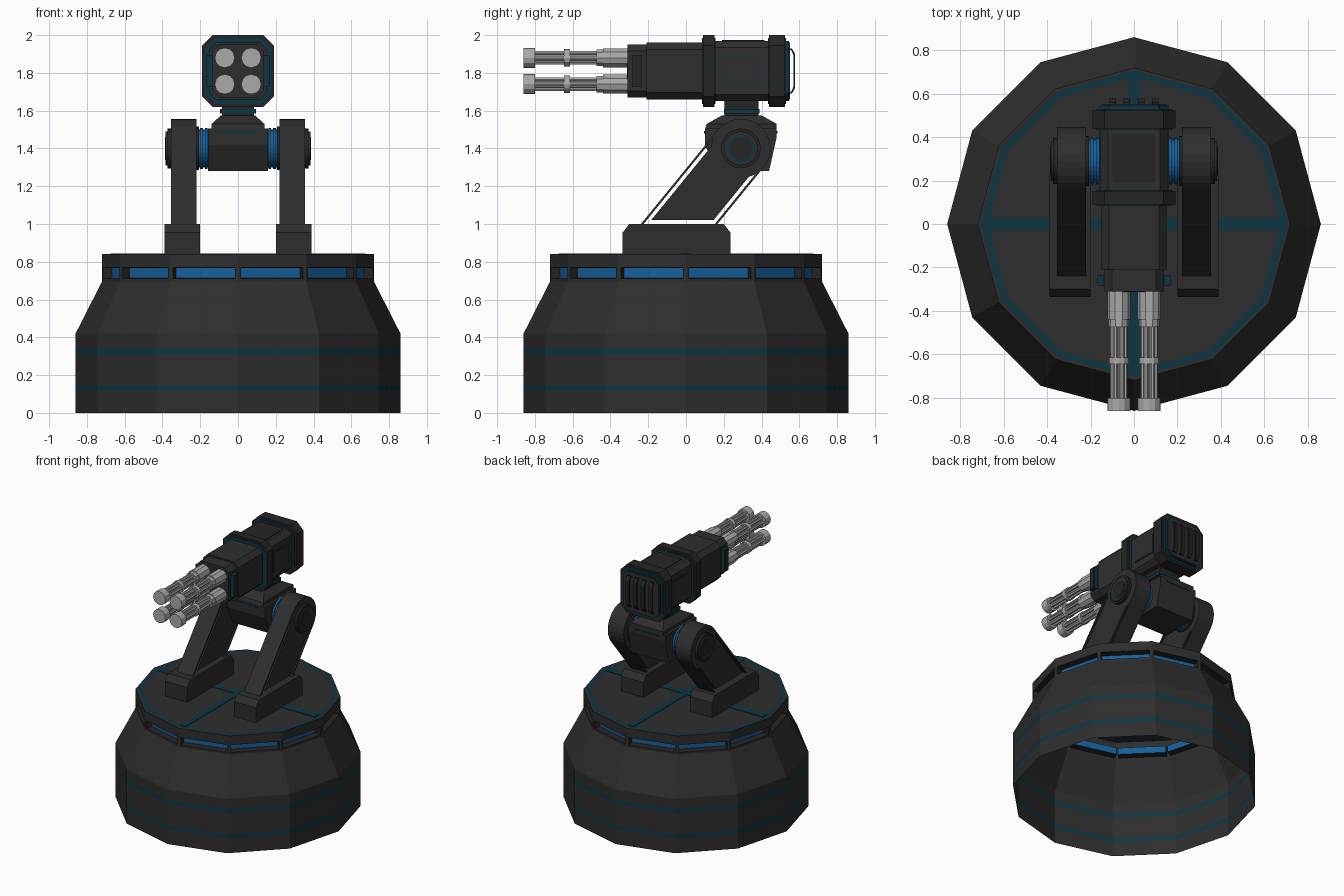
import bpy, bmesh
from math import sin, cos, pi, radians
from mathutils import Vector

if "Cube" in bpy.data.objects:
    bpy.data.objects.remove(bpy.data.objects["Cube"])


def material(name, color):
    m = bpy.data.materials.new(name)
    m.use_nodes = True
    m.diffuse_color = (*color, 1)
    m.node_tree.nodes["Principled BSDF"].inputs["Base Color"].default_value = (*color, 1)
    return m


BODY = material("charcoal", (0.027, 0.027, 0.027))
DARK = material("black_metal", (0.018, 0.018, 0.018))
TEAL = material("dark_teal", (0.004, 0.036, 0.055))
BLUE = material("bright_blue", (0.008, 0.115, 0.32))
STEEL = material("light_steel", (0.4, 0.4, 0.4))


def finish(name, bm, *mats):
    me = bpy.data.meshes.new(name)
    bm.to_mesh(me)
    bm.free()
    for m in mats:
        me.materials.append(m)
    ob = bpy.data.objects.new(name, me)
    bpy.context.collection.objects.link(ob)
    return ob


def loft(name, rings, mat):
    """Closed solid through rings of equal point count."""
    bm = bmesh.new()
    vs = [[bm.verts.new(p) for p in r] for r in rings]
    n = len(vs[0])
    for a, b in zip(vs, vs[1:]):
        for i in range(n):
            j = (i + 1) % n
            bm.faces.new((a[i], a[j], b[j], b[i]))
    bm.faces.new(vs[0])
    bm.faces.new(vs[-1])
    bmesh.ops.recalc_face_normals(bm, faces=bm.faces)
    return finish(name, bm, mat)


def side_prism(name, profile, x0, x1, mat):
    """Extrude a (y, z) profile along x."""
    return loft(name, [[(x, y, z) for y, z in profile] for x in (x0, x1)], mat)


def box(name, x, y, z, mat):
    prof = [(y[0], z[0]), (y[1], z[0]), (y[1], z[1]), (y[0], z[1])]
    return side_prism(name, prof, x[0], x[1], mat)


def circle(r, n, cy, cz):
    return [(cy + r * cos(2 * pi * i / n), cz + r * sin(2 * pi * i / n)) for i in range(n)]


def octagon(name, w, h, c, y0, y1, mat):
    """Chamfered rectangle extruded along y, centred on the gun axis."""
    pts = [(w, h - c), (w - c, h), (c - w, h), (-w, h - c),
           (-w, c - h), (c - w, -h), (w - c, -h), (w, c - h)]
    return loft(name, [[(x, y, GUN_Z + z) for x, z in pts] for y in (y0, y1)], mat)


def barrel_part(name, r, n, x, z, y0, y1, mat=STEEL):
    return loft(name, [[(px, y, pz) for px, pz in circle(r, n, x, z)] for y in (y0, y1)], mat)


GUN_Z = 1.81
SIDES = (("left", 1), ("right", -1))

# Base: open twelve-sided shell with painted bands and lit slots
bm = bmesh.new()
levels = [(.86, 0), (.86, .115), (.86, .145), (.86, .31), (.86, .34), (.86, .42),
          (.72, .695), (.72, .785), (.72, .84), (.705, .84), (.675, .84)]
rings = [[bm.verts.new((r * cos(i * pi / 6), r * sin(i * pi / 6), z)) for i in range(12)]
         for r, z in levels]
slots = []
for k, (a, b) in enumerate(zip(rings, rings[1:])):
    for i in range(12):
        j = (i + 1) % 12
        f = bm.faces.new((a[i], a[j], b[j], b[i]))
        f.material_index = 1 if k in (1, 3, 9) else 0
        if k == 6:
            slots.append(f)
bm.faces.new(rings[-1])
bm.normal_update()
bmesh.ops.inset_individual(bm, faces=slots, thickness=0.022)
walls = bmesh.ops.inset_individual(bm, faces=slots, thickness=0.005, depth=-0.05)["faces"]
for f in walls:
    f.material_index = 3
for f in slots:
    f.material_index = 2
finish("base_shell", bm, BODY, TEAL, BLUE, DARK)

# Painted cross on the deck
box("deck_stripe_across", (-.675, .675), (-.027, .027), (.838, .844), TEAL)
box("deck_stripe_along", (-.025, .025), (-.675, .675), (.838, .8435), TEAL)

# Slanted arms
PIVOT = Vector((.29, 1.40))
ALONG = Vector((.632, .775))
ACROSS = Vector((-.775, .632))


def arm_point(offset, z):
    """Point on the line parallel to the arm at a given height."""
    p = PIVOT + ACROSS * offset
    return p - ALONG * ((p.y - z) / ALONG.y)


for side, s in SIDES:
    foot = [(-.335, .84), (.235, .84), (.235, .955), (.20, 1.0), (-.30, 1.0), (-.335, .955)]
    side_prism(side + "_foot", foot, s * .20, s * .388, BODY)
    core = [arm_point(.128, 1.02), arm_point(-.128, 1.02),
            PIVOT - ACROSS * .128, PIVOT + ACROSS * .128]
    side_prism(side + "_arm_core", core, s * .22, s * .355, BODY)
    for edge, d in (("front", 1), ("back", -1)):
        strip = [arm_point(d * .157, 1.0), arm_point(d * .146, 1.0),
                 PIVOT + ACROSS * d * .146, PIVOT + ACROSS * d * .157]
        side_prism(f"{side}_arm_{edge}_strip", strip, s * .22, s * .355, BODY)
    # Round joint: arm end, axle and outer hub, from inside to outside
    for part, r, x0, x1, mat in (
            ("axle", .10, .15, .225, BLUE), ("axle_inner_rib", .108, .162, .176, BLUE),
            ("axle_outer_rib", .108, .186, .20, BLUE), ("axle_flange", .115, .207, .225, DARK),
            ("arm_end", .157, .22, .355, BODY), ("hub", .105, .35, .374, DARK),
            ("hub_cap", .09, .37, .383, BODY), ("hub_ring", .072, .38, .385, TEAL),
            ("hub_centre", .06, .38, .387, DARK)):
        side_prism(f"{side}_{part}", circle(r, 28, *PIVOT), s * x0, s * x1, mat)

# Cradle between the arms
cradle = [(.10, 1.42), (.16, 1.28), (.44, 1.28), (.48, 1.46), (.48, 1.505), (.10, 1.505)]
side_prism("cradle", cradle, -.16, .16, BODY)


def rect(w, y0, y1, z):
    return [(-w, y0, z), (w, y0, z), (w, y1, z), (-w, y1, z)]


loft("cradle_top", [rect(.14, .10, .48, 1.50), rect(.14, .11, .48, 1.53),
                    rect(.09, .19, .40, 1.575)], BODY)
for end, y in (("front", .10), ("back", .48)):
    box(f"cradle_{end}_stripe", (-.10, .10), (y - .004, y + .004), (1.48, 1.492), TEAL)
box("neck", (-.085, .085), (.205, .385), (1.57, 1.67), DARK)
box("neck_band", (-.095, .095), (.20, .39), (1.585, 1.61), TEAL)

# Gun housing
octagon("nose", .137, .14, .035, -.31, -.20, BODY)
octagon("nose_face", .115, .12, .03, -.313, -.30, BODY)
octagon("front_housing", .15, .15, .035, -.21, .10, BODY)
octagon("rear_housing", .155, .16, .035, .14, .45, BODY)
octagon("back_plate", .15, .15, .04, .51, .55, BODY)
octagon("back_trim", .158, .158, .042, .51, .545, TEAL)
for name, y0, y1 in (("front", .09, .152), ("rear", .44, .525)):
    octagon(name + "_collar", .19, .19, .055, y0, y1, DARK)
    octagon(name + "_collar_trim", .174, .174, .05, y0 - .005, y1 + .005, TEAL)
box("top_panel", (-.10, .10), (.19, .415), (1.965, 1.975), DARK)

for side, s in SIDES:
    # Framed panel and nose vent on each flank
    box(side + "_panel_frame", (s * .153, s * .160), (.20, .39), (1.735, 1.89), TEAL)
    box(side + "_panel", (s * .153, s * .162), (.207, .383), (1.742, 1.883), BODY)
    box(side + "_vent_frame", (s * .13, s * .165), (-.285, -.235), (1.725, 1.895), TEAL)
    box(side + "_vent", (s * .13, s * .168), (-.28, -.24), (1.73, 1.89), DARK)

# Four bracket bars on the back
bracket = [(.54, 1.69), (.56, 1.69), (.578, 1.72), (.578, 1.90), (.56, 1.93), (.54, 1.93),
           (.54, 1.92), (.557, 1.92), (.568, 1.895), (.568, 1.725), (.557, 1.70), (.54, 1.70)]
for i in range(4):
    x = -.0975 + i * .065
    side_prism(f"back_bar_{i + 1}", bracket, x - .015, x + .015, DARK)

# Four rotary barrel clusters
for side, s in SIDES:
    for row, z in (("upper", 1.88), ("lower", 1.74)):
        x, tag = s * .07, f"{side}_{row}_"
        barrel_part(tag + "breech", .053, 10, x, z, -.44, -.30)
        barrel_part(tag + "breech_step", .047, 10, x, z, -.475, -.43)
        barrel_part(tag + "spindle", .019, 8, x, z, -.81, -.46)
        barrel_part(tag + "clamp", .046, 12, x, z, -.645, -.615)
        barrel_part(tag + "muzzle", .053, 12, x, z, -.86, -.80)
        for i, (rx, rz) in enumerate(circle(.03, 6, x, z)):
            barrel_part(f"{tag}rod_{i + 1}", .011, 6, rx, rz, -.81, -.46)
